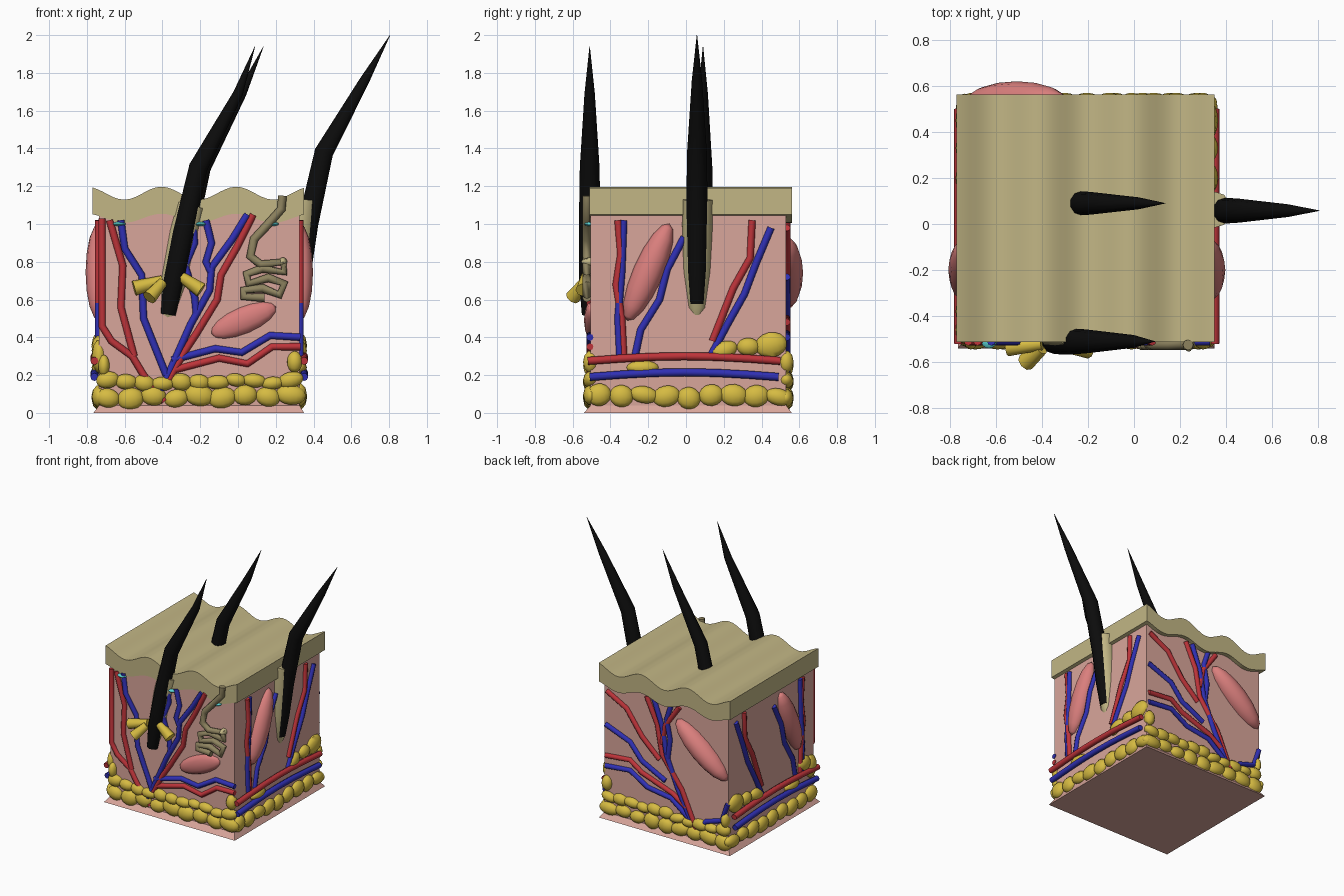
import bpy, bmesh, math, random
from mathutils import Matrix, Vector

random.seed(4)
if "Cube" in bpy.data.objects:
    bpy.data.objects.remove(bpy.data.objects["Cube"])


def material(name, hexcode):
    rgb = [int(hexcode[i:i + 2], 16) / 255 for i in (0, 2, 4)]
    col = [c / 12.92 if c < 0.04 else ((c + 0.055) / 1.055) ** 2.4 for c in rgb] + [1]
    m = bpy.data.materials.new(name)
    m.use_nodes = True
    m.diffuse_color = col
    m.node_tree.nodes["Principled BSDF"].inputs["Base Color"].default_value = col
    return m


TAN = material("tan", "C2B685")
PINK = material("pale pink", "D9A69B")
MUSCLE = material("muscle pink", "DA7F7D")
RED = material("red", "BE343A")
BLUE = material("blue", "3030B4")
YELLOW = material("yellow", "D6BB42")
BLACK = material("black", "0C0C0C")
CYAN = material("cyan", "5CD6D6")
BROWN = material("olive brown", "8F8460")

# Wall frames: along, outward, origin
FACES = {
    "front": ((1, 0, 0), (0, -1, 0), (0, -0.505, 0)),
    "right": ((0, 1, 0), (1, 0, 0), (0.325, 0, 0)),
    "back": ((1, 0, 0), (0, 1, 0), (0, 0.53, 0)),
    "left": ((0, 1, 0), (-1, 0, 0), (-0.735, 0, 0)),
}


def frame(face):
    u, n, o = (Vector(v) for v in FACES[face])
    m = Matrix((u, n, (0, 0, 1))).transposed().to_4x4()
    m.translation = o
    return m


def finish(bm, name, mat, angle=None):
    bmesh.ops.recalc_face_normals(bm, faces=bm.faces)
    me = bpy.data.meshes.new(name)
    bm.to_mesh(me)
    bm.free()
    me.materials.append(mat)
    ob = bpy.data.objects.new(name, me)
    bpy.context.collection.objects.link(ob)
    if angle:
        bpy.ops.object.select_all(action="DESELECT")
        ob.select_set(True)
        bpy.context.view_layer.objects.active = ob
        bpy.ops.object.shade_smooth_by_angle(angle=math.radians(angle))
    return ob


def tube(name, paths, radius, mat, radii=None, sides=2, angle=50):
    """Sweep a round section along straight-segment paths."""
    cu = bpy.data.curves.new(name, "CURVE")
    cu.dimensions = "3D"
    cu.bevel_depth = radius
    cu.bevel_resolution = sides
    cu.use_fill_caps = True
    for path in paths:
        sp = cu.splines.new("POLY")
        sp.points.add(len(path) - 1)
        for i, p in enumerate(path):
            sp.points[i].co = (*p, 1)
            sp.points[i].radius = radii[i] if radii else 1
    tmp = bpy.data.objects.new(name, cu)
    bpy.context.collection.objects.link(tmp)
    bpy.context.view_layer.update()
    me = tmp.evaluated_get(bpy.context.evaluated_depsgraph_get()).to_mesh()
    bm = bmesh.new()
    bm.from_mesh(me)
    bpy.data.objects.remove(tmp)
    return finish(bm, name, mat, angle)


def blobs(name, face, items, depth, mat, segs=10):
    """Ellipsoids on a wall: along, height, half length, half height, tilt."""
    bm = bmesh.new()
    for u, z, a, b, tilt in items:
        m = (frame(face) @ Matrix.Translation((u, 0, z)) @ Matrix.Rotation(-tilt, 4, "Y")
             @ Matrix.Diagonal((a, depth, b, 1)) @ Matrix.Rotation(math.pi / 2, 4, "Y"))
        bmesh.ops.create_uvsphere(bm, u_segments=segs, v_segments=8, radius=1, matrix=m)
    return finish(bm, name, mat, 50)


def slab(name, rings, mat):
    """Box or taper from (x0, x1, y0, y1, z) rings."""
    bm = bmesh.new()
    loops = [[bm.verts.new(p) for p in ((a, c, z), (b, c, z), (b, d, z), (a, d, z))]
             for a, b, c, d, z in rings]
    for lo, hi in zip(loops, loops[1:]):
        for i in range(4):
            j = (i + 1) % 4
            bm.faces.new((lo[i], lo[j], hi[j], hi[i]))
    bm.faces.new(loops[0])
    bm.faces.new(loops[-1])
    return finish(bm, name, mat)


# Tissue block with flared foot
slab("tissue_block", [(-0.765, 0.35, -0.54, 0.56, 0), (-0.735, 0.325, -0.505, 0.53, 0.04),
                      (-0.735, 0.325, -0.505, 0.53, 1.06)], PINK)

# Wavy surface layer
bm = bmesh.new()
N = 40
xs = [-0.77 + 1.12 * i / N for i in range(N + 1)]
wave = [math.cos(2 * math.pi * (x + 0.01) / 0.395) for x in xs]
outline = [(x, 1.163 + 0.034 * w) for x, w in zip(xs, wave)]
outline += [(x, 1.03 + 0.024 * w) for x, w in zip(xs, wave)][::-1]
cap = bm.faces.new([bm.verts.new((x, -0.512, z)) for x, z in outline])
ext = bmesh.ops.extrude_face_region(bm, geom=[cap], use_keep_orig=True)
bmesh.ops.translate(bm, vec=(0, 1.074, 0), verts=[v for v in ext["geom"] if isinstance(v, bmesh.types.BMVert)])
finish(bm, "surface_layer", TAN, 40)

# Vessels as (along, height) paths on each wall
front_red = [
    [(-.72, 1.03), (-.72, .46), (-.67, .38), (-.56, .3), (-.5, .2), (-.39, .06)],
    [(-.68, 1.02), (-.61, .78), (-.62, .56), (-.55, .3)],
    [(.08, 1.05), (-.01, .87), (-.09, .73), (-.11, .6), (-.22, .42), (-.28, .33), (-.38, .15)],
    [(-.33, .23), (-.1, .29), (.05, .26), (.18, .35), (.33, .35)]]
front_blue = [
    [(-.62, 1.02), (-.6, .87), (-.51, .73), (-.5, .5), (-.38, .2)],
    [(.05, 1.05), (-.03, .92), (-.14, .77), (-.15, .65), (-.25, .47), (-.37, .2), (-.42, .1)],
    [(-.24, 1.02), (-.23, .9), (-.28, .78), (-.23, .62), (-.22, .52)],
    [(-.17, 1.02), (-.14, .9), (-.17, .8), (-.14, .74)],
    [(-.35, .28), (-.12, .34), (.02, .32), (.17, .41), (.33, .4)]]
side_red = [
    [(-.36, 1.02), (-.345, .84), (-.37, .68), (-.34, .5), (-.33, .3)],
    [(.35, 1.02), (.34, .82), (.25, .66), (.14, .38)]]
side_blue = [
    [(-.33, 1.02), (-.34, .75), (-.36, .5), (-.35, .3)],
    [(-.01, .93), (-.1, .76), (-.14, .6), (-.24, .44), (-.27, .3)],
    [(.45, .98), (.37, .79), (.31, .63), (.22, .47), (.13, .3)]]
back_red = [
    [(-.04, 1.03), (-.13, .84), (-.17, .62), (-.34, .39), (-.47, .1)],
    [(.3, .98), (.13, .89), (0, .71), (-.15, .57)],
    [(.31, .48), (.1, .5), (0, .43), (-.26, .34), (-.38, .26)],
    [(-.32, 1.02), (-.2, .85), (-.17, .7)]]
back_blue = [
    [(-.1, 1.03), (-.17, .84), (-.21, .62), (-.3, .4), (-.43, .15)],
    [(.31, .72), (.1, .64), (0, .52), (-.2, .42)],
    [(.31, .4), (.1, .42), (-.05, .33), (-.25, .3), (-.43, .16)],
    [(-.25, 1.02), (-.21, .9), (-.24, .75), (-.22, .6)],
    [(-.5, .15), (-.55, .2), (-.68, .24), (-.73, .38)]]
for face, reds, blues in (("front", front_red, front_blue), ("right", side_red, side_blue),
                          ("back", back_red, back_blue), ("left", side_red, side_blue)):
    m = frame(face)
    for label, paths, mat in (("arteries", reds, RED), ("veins", blues, BLUE)):
        tube(f"{face}_{label}", [[m @ Vector((u, 0.004, z)) for u, z in p] for p in paths], 0.019, mat)

# Long bowed vessels, muscles and fat on the two sides
for face in ("right", "left"):
    m = frame(face)
    for label, mat, ends, z in (("artery", RED, (-.52, .5), .275), ("vein", BLUE, (-.51, .49), .19)):
        y0, y1 = ends
        path = [m @ Vector((y0 + (y1 - y0) * t / 6, 0.025, z + 0.025 * math.sin(math.pi * t / 6)))
                for t in range(7)]
        tube(f"{face}_long_{label}", [path], 0.021, mat)
    blobs(f"{face}_muscle", face, [(-.2, .745, .28, .08, 1.16)], 0.072, MUSCLE, 12)
blobs("front_muscle", "front", [(.03, .49, .185, .07, .4)], 0.035, MUSCLE, 12)
blobs("back_muscle", "back", [(-.51, .74, .28, .085, .7)], 0.09, MUSCLE, 12)


def fat_row(start, end, z, step, high):
    n = round((end - start) / step)
    return [(start + (end - start) * i / n, z + random.uniform(-.012, .012),
             step * random.uniform(.52, .68), high * random.uniform(.85, 1.15),
             random.uniform(-.25, .25)) for i in range(n + 1)]


for face, (a, b) in (("front", (-.69, .28)), ("back", (-.69, .28)), ("right", (-.46, .49)), ("left", (-.46, .49))):
    fat = fat_row(a, b, .085, .12, .055)
    if face in ("front", "back"):
        fat += fat_row(a, b, .165, .1, .042)
        fat += [(.3, .27, .04, .06, 0), (-.71, .25, .03, .06, 0)]
    else:
        fat += [(.45, .36, .085, .07, .2), (.33, .35, .06, .05, 0), (.2, .33, .075, .05, .4),
                (-.23, .24, .085, .04, 0)]
    if face == "left":
        fat += [(-.38, .35, .07, .06, .3), (-.46, .3, .06, .09, 0)]
    blobs(f"{face}_fat_cells", face, fat, 0.04, YELLOW)

# Hairs and their follicle sheaths
hair_shape = [(-.37, .52), (-.345, .68), (-.29, .95), (-.21, 1.3), (0, 1.69), (.09, 1.94)]
side_shape = [(.315, .58), (.335, .75), (.37, 1), (.455, 1.38), (.67, 1.76), (.805, 2)]
thick = [.75, 1, 1.05, .95, .5, .02]
tube("front_hair", [[(x, -.51, z) for x, z in hair_shape]], .055, BLACK, thick, 3)
tube("middle_hair", [[(x + .02 + .025 * (z > 1.9), .09, z) for x, z in hair_shape[2:]]],
     .052, BLACK, thick[2:], 3)
tube("side_hair", [[(x, .058, z) for x, z in side_shape]], .055, BLACK, thick, 3)
sheath = [.2, .65, .95, 1, 1]
tube("front_follicle", [[(-.375, -.465, .47), (-.37, -.465, .53), (-.34, -.465, .7),
                         (-.29, -.465, .95), (-.25, -.465, 1.1)]], .085, TAN, sheath, 3)
tube("side_follicle", [[(.29, .058, .48), (.295, .058, .56), (.305, .058, .75),
                        (.33, .06, 1), (.345, .062, 1.13)]], .08, TAN, sheath, 3)

# Oil glands beside the front hair
for i, (a, b) in enumerate((((-.4, -.52, .7), (-.55, -.535, .66)),
                            ((-.4, -.54, .69), (-.47, -.6, .61)),
                            ((-.3, -.53, .72), (-.195, -.545, .65)))):
    tube(f"oil_gland_{i + 1}", [[a, b]], .04, YELLOW, [.7, 1])

# Coiled sweat gland with its duct
coil = [(.235, 1.15), (.23, 1.08), (.16, 1), (.085, .92), (.065, .83), (.12, .785), (.24, .8),
        (.245, .745), (.13, .765), (.045, .735), (.055, .685), (.16, .715), (.245, .685),
        (.22, .625), (.13, .66), (.03, .65), (.03, .615), (.14, .61)]
tube("sweat_gland", [[(x, -.525, z) for x, z in coil]], .023, BROWN, None, 2, 70)
blobs("sweat_gland_tip", "front", [(.237, .8, .024, .024, 0)], .05, TAN)

# Nerve endings under the surface layer
blobs("nerve_endings", "front", [(x, 1.0, .036, .012, 0) for x in (-.63, -.2, .18)], .035, CYAN)
